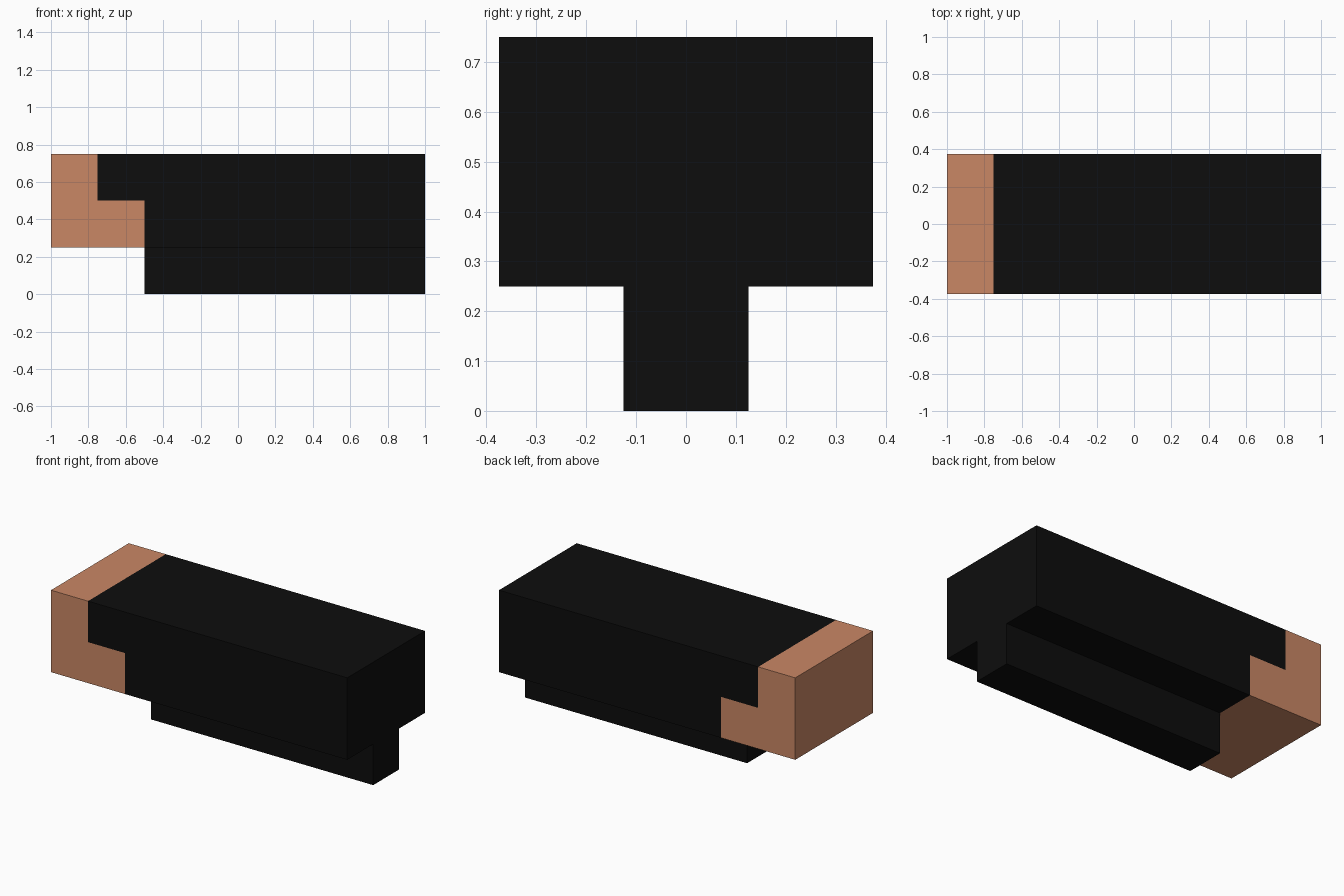
import bpy, bmesh
from mathutils import Vector

if "Cube" in bpy.data.objects:
    bpy.data.objects.remove(bpy.data.objects["Cube"])


def material(name, rgb):
    m = bpy.data.materials.new(name)
    m.diffuse_color = (*rgb, 1)
    m.use_nodes = True
    m.node_tree.nodes["Principled BSDF"].inputs["Base Color"].default_value = m.diffuse_color
    return m


black = material("black", (0.004, 0.004, 0.004))
tan = material("copper tan", (0.59, 0.245, 0.131))


def box(name, lo, hi, mats, cuts=(), rule=None):
    """Axis-aligned box, split along planes, with faces coloured by a rule."""
    lo, hi = Vector(lo), Vector(hi)
    bm = bmesh.new()
    bmesh.ops.create_cube(bm, size=1)
    for v in bm.verts:
        v.co = (lo + hi) / 2 + v.co * (hi - lo)
    for co, no in cuts:
        bmesh.ops.bisect_plane(bm, geom=bm.verts[:] + bm.edges[:] + bm.faces[:],
                               plane_co=co, plane_no=no)
    if rule:
        for f in bm.faces:
            f.material_index = rule(f.calc_center_median())
    me = bpy.data.meshes.new(name)
    bm.to_mesh(me)
    bm.free()
    for m in mats:
        me.materials.append(m)
    ob = bpy.data.objects.new(name, me)
    bpy.context.collection.objects.link(ob)
    return ob


# Main block: L-shaped tan end, the rest black
box("main_block", (-1, -0.375, 0.25), (1, 0.375, 0.75), (black, tan),
    cuts=[((-0.75, 0, 0), (1, 0, 0)),
          ((-0.5, 0, 0), (1, 0, 0)),
          ((0, 0, 0.5), (0, 0, 1))],
    rule=lambda c: int(c.x < (-0.75 if c.z > 0.5 else -0.5)))

# Narrow rail underneath
box("lower_rail", (-0.5, -0.125, 0), (1, 0.125, 0.25), (black,))
